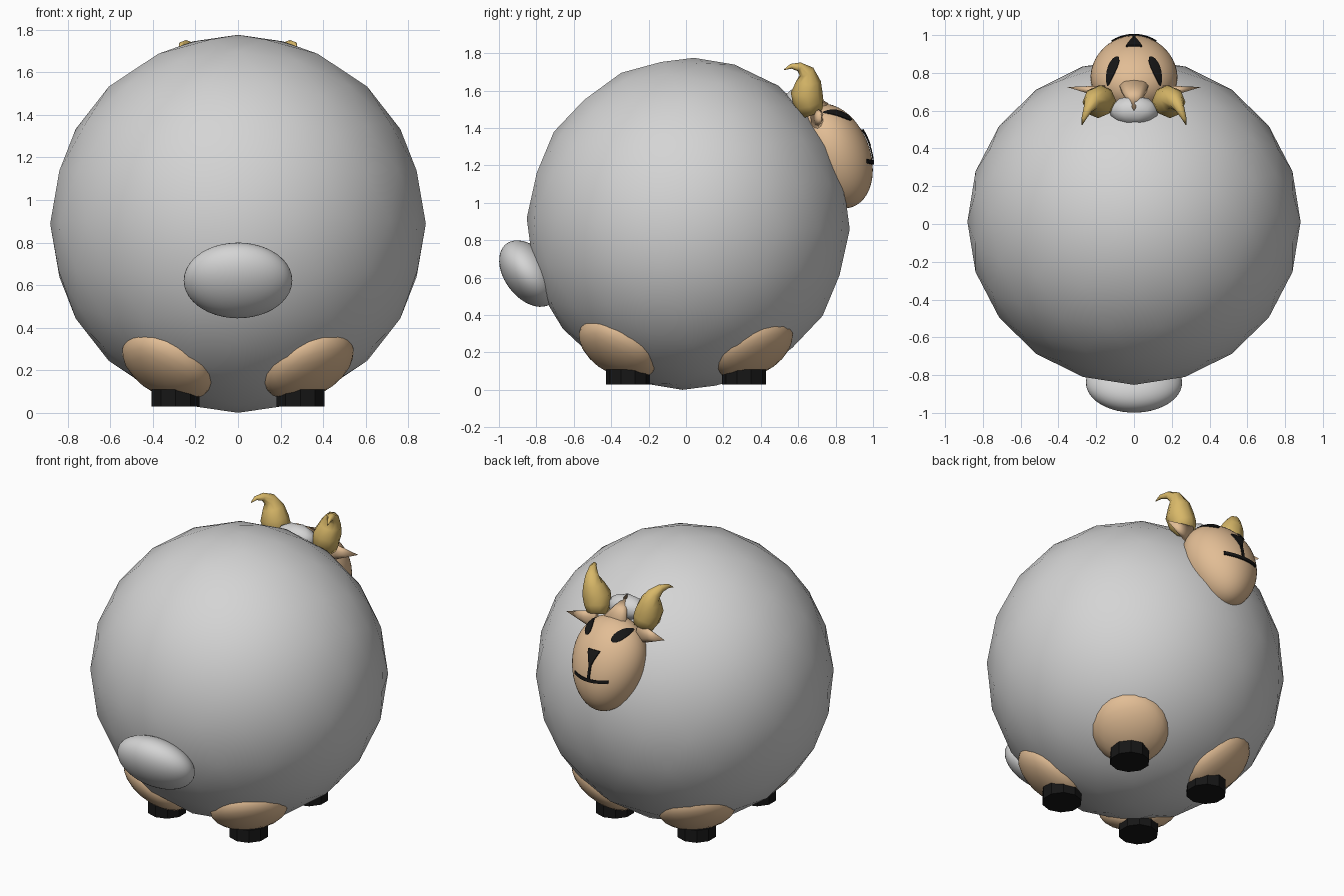
import bpy, bmesh, math
from mathutils import Vector, Matrix

if "Cube" in bpy.data.objects:
    bpy.data.objects.remove(bpy.data.objects["Cube"])


def material(name, rgb):
    m = bpy.data.materials.new(name)
    m.diffuse_color = (*rgb, 1)
    m.use_nodes = True
    m.node_tree.nodes["Principled BSDF"].inputs["Base Color"].default_value = m.diffuse_color
    return m


WOOL = material("wool_grey", (0.66, 0.66, 0.66))
SKIN = material("tan_skin", (0.76, 0.51, 0.30))
HORN = material("golden_horn", (0.69, 0.48, 0.14))
BLACK = material("black", (0.008, 0.008, 0.008))


def finish(name, bm, mat, smooth=True):
    bmesh.ops.recalc_face_normals(bm, faces=bm.faces)
    me = bpy.data.meshes.new(name)
    bm.to_mesh(me)
    bm.free()
    me.materials.append(mat)
    for p in me.polygons:
        p.use_smooth = smooth
    ob = bpy.data.objects.new(name, me)
    bpy.context.collection.objects.link(ob)
    return ob


def frame(loc, rot, radii):
    return Matrix.Translation(loc) @ rot.to_4x4() @ Matrix.Diagonal((*radii, 1))


def ellipsoid(name, loc, radii, mat, rot=Matrix.Identity(3), sub=3):
    bm = bmesh.new()
    bmesh.ops.create_icosphere(bm, subdivisions=sub, radius=1)
    bm.transform(frame(loc, rot, radii))
    return finish(name, bm, mat)


def cone(name, base, tip, rx, ry, mat, depth_end=0.0, sides=10):
    base, tip = Vector(base), Vector(tip)
    rot = (tip - base).to_track_quat('Z', 'Y').to_matrix()
    bm = bmesh.new()
    bmesh.ops.create_cone(bm, cap_ends=True, segments=sides, radius1=1,
                          radius2=depth_end, depth=1)
    bm.transform(frame((base + tip) / 2, rot, (rx, ry, (tip - base).length)))
    return finish(name, bm, mat, depth_end == 0)


# Woolly body: coarse ball with a vertex facing each side
ellipsoid("body", (0, 0.012, 0.888), (0.864, 0.882, 0.888), WOOL,
          Matrix.Rotation(math.radians(-2), 3, 'X') @ Matrix.Rotation(math.pi / 2, 3, 'Z'))

# Tail, leaning back against the body
ellipsoid("tail", (0, -0.84, 0.622), (0.255, 0.13, 0.20), WOOL,
          Matrix.Rotation(math.radians(37), 3, 'X'), 4)

# Four legs flattened against the body, each with a dark hoof
for sx, side in ((-1, "left"), (1, "right")):
    for sy, end in ((-1, "front"), (1, "back")):
        out = Vector((0.42 * sx, 0.44 * sy, -0.79))
        ellipsoid(f"{end}_{side}_leg", (0.33 * sx, 0.36 * sy, 0.228),
                  (0.23, 0.23, 0.12), SKIN, out.to_track_quat('Z', 'Y').to_matrix())
        cone(f"{end}_{side}_hoof", (0.293 * sx, 0.31 * sy, 0.03),
             (0.293 * sx, 0.31 * sy, 0.11), 0.118, 0.118, BLACK, 1.0)

# Head: egg whose long axis slopes down the back of the body
CENTRE = Vector((0, 0.79, 1.25))
DOWN = Vector((0, 0.35, -0.937)).normalized()
OUT = Vector((0, 0.937, 0.35)).normalized()
LONG, DEEP = 0.29, 0.195


def half_width(v):
    return 0.228 - 0.03 * v / LONG


def on_face(x, v, lift):
    h = 1 - (v / LONG) ** 2 - (x / half_width(v)) ** 2
    return CENTRE + Vector((x, 0, 0)) + DOWN * v + OUT * (DEEP * math.sqrt(max(h, 0)) + lift)


bm = bmesh.new()
bmesh.ops.create_icosphere(bm, subdivisions=4, radius=1)
for p in bm.verts:
    x, y, z = p.co
    p.co = CENTRE + DOWN * (z * LONG) + OUT * (y * DEEP) + Vector((x * half_width(z * LONG), 0, 0))
finish("head", bm, SKIN)

# Forehead peak and wool tuft between the horns
cone("forehead_peak", (0, 0.73, 1.50), (0, 0.60, 1.625), 0.085, 0.045, SKIN)
ellipsoid("wool_tuft", (0, 0.60, 1.54), (0.13, 0.08, 0.075), WOOL, sub=2)


def decal(name, rows, lift=0.002, thick=0.007):
    """Thin plate following the face; rows are pairs of (x, v) edge points."""
    bm = bmesh.new()
    layers = []
    for h in (lift, lift + thick):
        layers.append([[bm.verts.new(on_face(a[0] + (b[0] - a[0]) * t,
                                             a[1] + (b[1] - a[1]) * t, h))
                        for t in (0, 0.25, 0.5, 0.75, 1)] for a, b in rows])
    low, high = layers
    for g in layers:
        for r, s in zip(g, g[1:]):
            for i in range(4):
                bm.faces.new((r[i], r[i + 1], s[i + 1], s[i]))
    for k in (0, -1):
        for i in range(4):
            bm.faces.new((low[k][i], low[k][i + 1], high[k][i + 1], high[k][i]))
        for j in range(len(rows) - 1):
            bm.faces.new((low[j][k], low[j + 1][k], high[j + 1][k], high[j][k]))
    finish(name, bm, BLACK, False)


# Nose triangle, line below it, and mouth
decal("nose", [((-w, v), (w, v)) for v, w in
               ((-0.08, 0.043), (-0.05, 0.032), (-0.02, 0.02), (0.015, 0.008))], 0.003, 0.009)
decal("nose_line", [((-0.008, v), (0.008, v)) for v in (0.01, 0.04, 0.075, 0.105)])
mouth = []
for i in range(13):
    x = -0.12 + 0.02 * i
    v = 0.107 - 0.02 * (x / 0.12) ** 2
    mouth.append(((x, v - 0.01), (x, v + 0.01)))
decal("mouth", mouth)

# Horn path: x, y, z, radius
PATH = [(0.165, 0.675, 1.48, 0.06), (0.175, 0.655, 1.53, 0.082), (0.19, 0.645, 1.59, 0.085),
        (0.205, 0.655, 1.65, 0.066), (0.222, 0.645, 1.70, 0.042), (0.245, 0.605, 1.728, 0.024),
        (0.265, 0.56, 1.73, 0.013), (0.275, 0.525, 1.712, 0.002)]

for sx, side in ((-1, "left"), (1, "right")):
    # Eye: upright oval leaning inwards towards the nose
    rows = []
    for i in range(9):
        a = math.pi * (0.04 + 0.92 * i / 8)
        dv, w = -0.048 * math.cos(a), 0.031 * math.sin(a)
        cx = 0.113 * sx - 0.35 * sx * dv
        rows.append(((cx - w, -0.195 + dv), (cx + w, -0.195 + dv)))
    decal(f"{side}_eye", rows)

    # Ear
    cone(f"{side}_ear", (0.16 * sx, 0.70, 1.45), (0.355 * sx, 0.725, 1.465),
         0.035, 0.065, SKIN)

    # Curved horn lofted along the path
    bm = bmesh.new()
    pts = [Vector((p[0] * sx, p[1], p[2])) for p in PATH]
    rings = []
    for i, p in enumerate(pts):
        t = pts[min(i + 1, len(pts) - 1)] - pts[max(i - 1, 0)]
        t.normalize()
        u = t.cross(Vector((1, 0, 0))).normalized()
        w = t.cross(u)
        rings.append([bm.verts.new(p + PATH[i][3] * (u * math.cos(k * math.pi / 4)
                                                     + w * math.sin(k * math.pi / 4)))
                      for k in range(8)])
    for r, s in zip(rings, rings[1:]):
        for k in range(8):
            bm.faces.new((r[k], r[(k + 1) % 8], s[(k + 1) % 8], s[k]))
    bm.faces.new(rings[0])
    bm.faces.new(rings[-1])
    finish(f"{side}_horn", bm, HORN)
